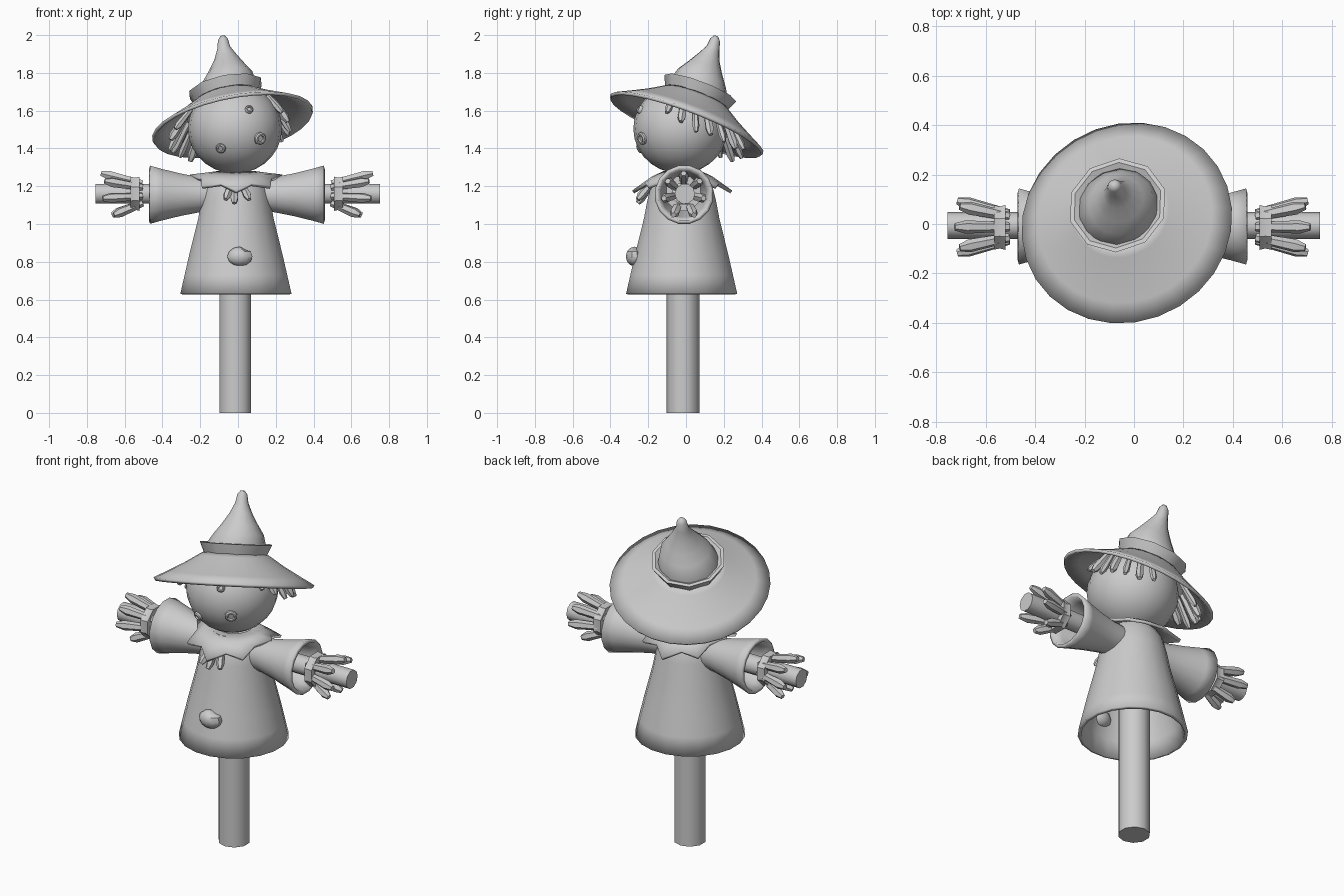
import bpy, bmesh, math
from mathutils import Vector, Matrix

if "Cube" in bpy.data.objects:
    bpy.data.objects.remove(bpy.data.objects["Cube"])

def loft(bm, rings, n, cap0=True, cap1=True):
    """Skin circles given as (centre, axis, radius)."""
    loops = []
    for c, ax, r in rings:
        q = Vector((0, 0, 1)).rotation_difference(Vector(ax).normalized())
        loops.append([bm.verts.new(Vector(c) + q @ Vector((r * math.cos(2 * math.pi * (i + .5) / n),
                      r * math.sin(2 * math.pi * (i + .5) / n), 0))) for i in range(n)])
    for a, b in zip(loops, loops[1:]):
        for i in range(n):
            j = (i + 1) % n
            bm.faces.new((a[i], a[j], b[j], b[i]))
    if cap0:
        bm.faces.new(loops[0][::-1])
    if cap1:
        bm.faces.new(loops[-1])

def finish(bm, name, angle=40, thick=0):
    bmesh.ops.recalc_face_normals(bm, faces=bm.faces[:])
    me = bpy.data.meshes.new(name)
    bm.to_mesh(me)
    bm.free()
    ob = bpy.data.objects.new(name, me)
    bpy.context.collection.objects.link(ob)
    if thick:
        m = ob.modifiers.new("thickness", 'SOLIDIFY')
        m.thickness, m.offset = thick, -1
    bpy.ops.object.select_all(action='DESELECT')
    ob.select_set(True)
    bpy.context.view_layer.objects.active = ob
    bpy.ops.object.shade_smooth_by_angle(angle=math.radians(angle))
    return ob

def turned(name, origin, axis, profile, n, caps=(True, True), thick=0, angle=40):
    """Profile of (radius, distance along axis)."""
    bm = bmesh.new()
    o, ax = Vector(origin), Vector(axis).normalized()
    loft(bm, [(o + ax * h, ax, r) for r, h in profile], n, *caps)
    return finish(bm, name, angle, thick)

def straw(bm, a, b, w=.022):
    a, b = Vector(a), Vector(b)
    d = b - a
    loft(bm, [(a, d, w * .7), (a + d * .8, d, w), (b, d, w * .55)], 6)

Z = (0, 0, 1)

# Post and cross bar
turned("post", (-.014, -.016, 0), Z, [(.087, 0), (.087, 1.2)], 10)
turned("cross_bar", (-.755, -.006, 1.16), (1, 0, 0), [(.054, 0), (.054, 1.508)], 10)

# Coat, open at the bottom
turned("coat", (-.011, -.023, 0), Z,
       [(.298, .63), (.275, .73), (.252, .83), (.202, 1.03), (.185, 1.12), (.165, 1.2), (.12, 1.27)],
       20, (False, True), .02)

for s, side in ((1, "right"), (-1, "left")):
    # Flared sleeve
    turned("sleeve_" + side, (-.006, -.01, 1.155), (s, 0, 0),
           [(.085, .08), (.095, .2), (.115, .3), (.14, .4), (.157, .46)], 16, (True, False), .02)
    # Wrist tie
    turned("wrist_tie_" + side, (-.006, -.014, 1.16), (s, 0, 0),
           [(.06, .515), (.098, .515), (.092, .538), (.098, .562), (.06, .562), (.06, .515)], 8, (False, False))
    # Straw fingers
    bm = bmesh.new()
    for i in range(7):
        a = math.radians(90 + i * 360 / 7)
        reach = (.72, .7, .71, .65, .66, .71, .7)[i]
        out = .125 if i in (3, 4) else .108
        d = Vector((0, math.cos(a), math.sin(a)))
        c = Vector((-.006, -.012, 1.16))
        straw(bm, c + d * .055 + Vector((s * .5, 0, 0)), c + d * out + Vector((s * reach, 0, 0)), .027)
    finish(bm, "hand_straw_" + side)

# Pointed collar, higher over the shoulders
bm = bmesh.new()
n = 16
rows = [[], [], []]
for i in range(n):
    a = 2 * math.pi * i / n
    f = abs(math.sin(a))
    r = .245 if i % 2 == 0 else .195
    r += .02 * f
    for row, (rr, z) in zip(rows, ((.1, 1.28), (.16, 1.272 - .02 * f),
                                   (r, 1.262 - (.085 if i % 2 == 0 else .05) * f))):
        row.append(bm.verts.new((-.01 + rr * math.cos(a), -.02 + rr * math.sin(a), z)))
for p, q in zip(rows, rows[1:]):
    for i in range(n):
        j = (i + 1) % n
        bm.faces.new((p[i], q[i], q[j], p[j]))
finish(bm, "collar", 50, .018)

# Straw poking out below the collar
bm = bmesh.new()
for x0, x1, z in ((-.03, -.065, 1.13), (-.015, -.02, 1.11), (.01, .06, 1.13)):
    straw(bm, (x0, -.17, 1.23), (x1, -.255, z))
finish(bm, "chest_straw")

# Patch on the coat front
bm = bmesh.new()
bmesh.ops.create_uvsphere(bm, u_segments=10, v_segments=6, radius=1)
for v in bm.verts:
    if v.co.z > .6 and v.co.x > .2:
        v.co.z *= .75
    v.co = Vector((.01 + v.co.x * .07, -.272 + v.co.y * .047, .828 + v.co.z * .052))
finish(bm, "coat_patch")

# Head
bm = bmesh.new()
bmesh.ops.create_uvsphere(bm, u_segments=20, v_segments=14, radius=1)
bmesh.ops.transform(bm, matrix=Matrix.LocRotScale(Vector((-.016, -.03, 1.505)), None, Vector((.249, .249, .238))),
                    verts=bm.verts[:])
finish(bm, "head")

# Face buttons: rim with a sunken middle
hc = Vector((-.016, -.03, 1.505))
for name, x, z, r in (("eye_right", .116, 1.453, .034), ("eye_left", -.09, 1.402, .027), ("small_button", .058, 1.605, .022)):
    d = Vector((x - hc.x, 0, z - hc.z))
    d.y = -math.sqrt(.246 ** 2 - d.length_squared)
    turned(name, hc + d, d, [(r, -.02), (r, .008), (r * .8, .014), (r * .55, .014), (r * .45, .006)], 10)

# Hat, built around its own tilted axis
O = Vector((-.029, .004, 1.53))
N = Vector((-.19, .36, .95)).normalized()
turned("hat_brim", O, N, [(.434, 0), (.36, .04), (.27, .09), (.2, .135), (.16, .16)], 28, (False, False), .018)
turned("hat_band", O, N, [(.165, .125), (.178, .15), (.203, .205), (.185, .207), (.15, .18)], 10, (False, False))
bm = bmesh.new()
loft(bm, [(O + N * .14, N, .165), (O + N * .19, N, .165), ((-.052, .083, 1.775), N, .135),
          ((-.057, .1, 1.825), N, .098), ((-.064, .12, 1.88), N, .062), ((-.075, .143, 1.93), N, .036),
          ((-.08, .155, 1.975), N, .027), ((-.082, .16, 1.994), N, .012)], 14)
finish(bm, "hat_crown", 60)

# Straw hair hanging below the brim on both sides
q = Vector(Z).rotation_difference(N)
bm = bmesh.new()
lengths = (.07, .1, .13, .12, .13, .14, .12)
for i, ln in enumerate(lengths):
    for a in (-28 + i * 15, 208 - i * 15):
        a = math.radians(a)
        u = q @ Vector((math.cos(a), math.sin(a), 0))
        top = O + u * .235 + N * .08
        down = Vector((u.x * .06, u.y * .06, -ln - .03))
        straw(bm, top, top + u * .03 + down, .023 if i % 2 else .019)
finish(bm, "hair_straw")
